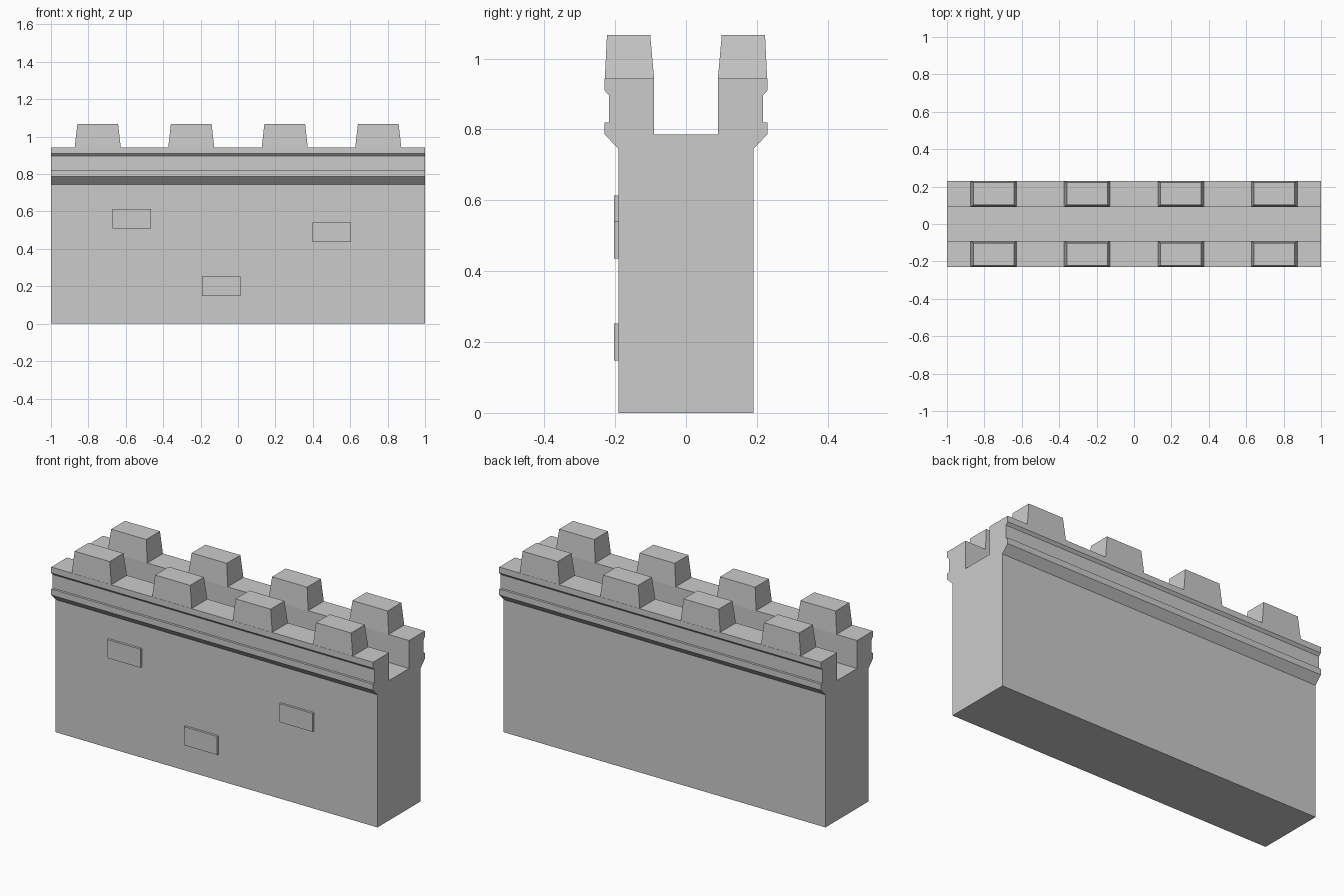
import bpy, bmesh

if "Cube" in bpy.data.objects:
    bpy.data.objects.remove(bpy.data.objects["Cube"])


def make_object(name, bm):
    bmesh.ops.recalc_face_normals(bm, faces=bm.faces)
    mesh = bpy.data.meshes.new(name)
    bm.to_mesh(mesh)
    bm.free()
    obj = bpy.data.objects.new(name, mesh)
    bpy.context.collection.objects.link(obj)
    return obj


def frustum(name, bottom, top, z0, z1):
    """Tapered block; bottom and top are (x0, x1, y0, y1)."""
    bm = bmesh.new()
    rings = []
    for (x0, x1, y0, y1), z in ((bottom, z0), (top, z1)):
        rings.append([bm.verts.new((x, y, z))
                      for x, y in ((x0, y0), (x1, y0), (x1, y1), (x0, y1))])
    low, high = rings
    bm.faces.new(low[::-1])
    bm.faces.new(high)
    for i in range(4):
        j = (i + 1) % 4
        bm.faces.new((low[i], low[j], high[j], high[i]))
    return make_object(name, bm)


# Wall body: mirrored cross-section with ledges and walkway, extruded along x
half = [(0.19, 0), (0.19, 0.745), (0.23, 0.786), (0.23, 0.82), (0.217, 0.82),
        (0.217, 0.896), (0.23, 0.91), (0.23, 0.943), (0.09, 0.943), (0.09, 0.786)]
profile = half + [(-y, z) for y, z in reversed(half)]
bm = bmesh.new()
end = bm.faces.new([bm.verts.new((-1, y, z)) for y, z in profile])
ext = bmesh.ops.extrude_face_region(bm, geom=[end], use_keep_orig=True)
bmesh.ops.translate(bm, vec=(2, 0, 0),
                    verts=[g for g in ext["geom"] if isinstance(g, bmesh.types.BMVert)])
make_object("wall_body", bm)

# Merlons: four tapered blocks on each parapet
for side, label in ((-1, "front"), (1, "back")):
    for i in range(4):
        x = -0.75 + 0.5 * i
        ys = sorted((side * 0.09, side * 0.229))
        yt = sorted((side * 0.101, side * 0.223))
        frustum(f"merlon_{label}_{i + 1}", (x - 0.123, x + 0.123, *ys),
                (x - 0.109, x + 0.109, *yt), 0.943, 1.067)

# Raised bricks on the front face
for i, (x, z) in enumerate(((-0.567, 0.562), (0.502, 0.488), (-0.09, 0.2))):
    rect = (x - 0.103, x + 0.103, -0.203, -0.185)
    frustum(f"raised_brick_{i + 1}", rect, rect, z - 0.052, z + 0.052)
